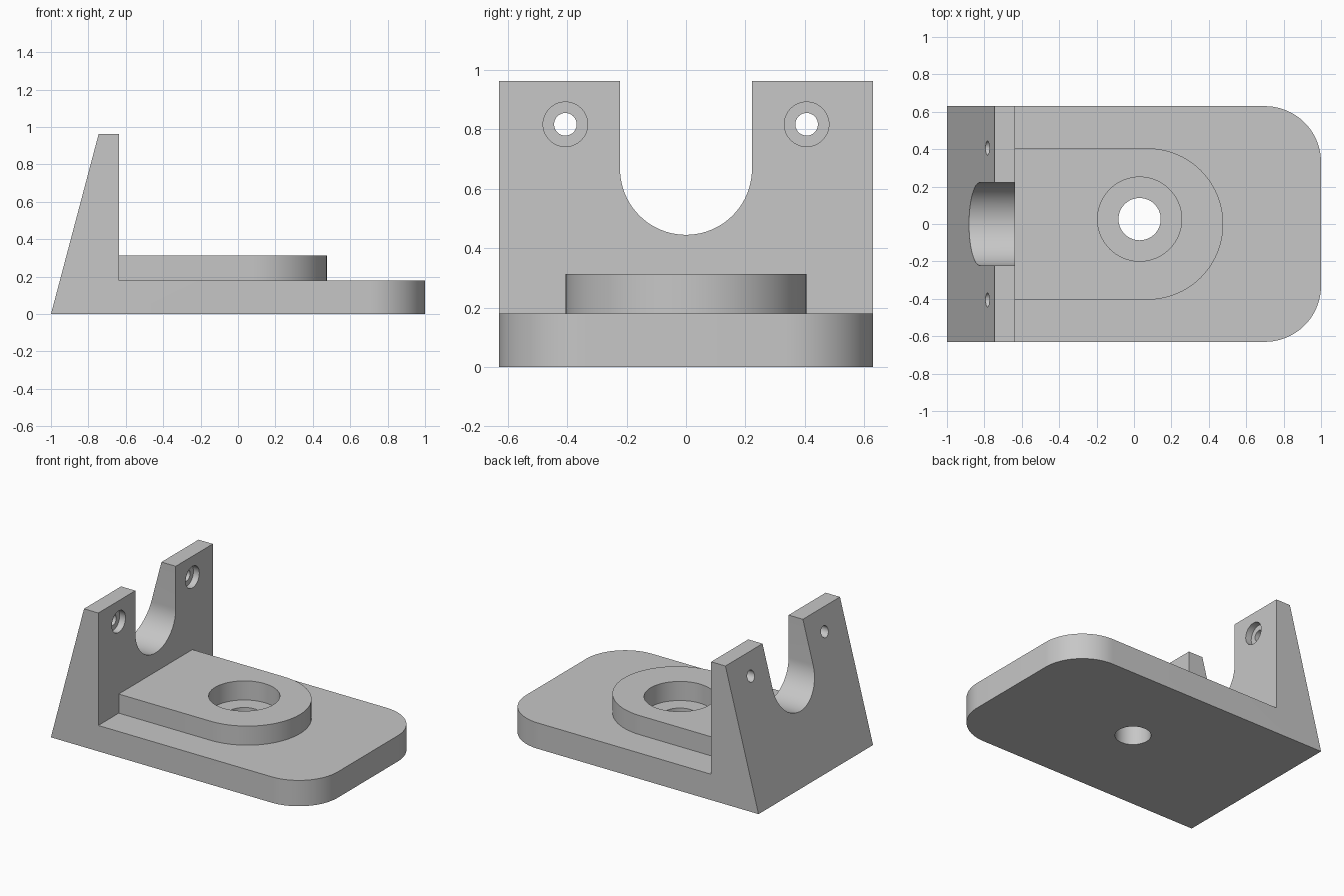
import bpy, bmesh, math
from mathutils import Vector

cube = bpy.data.objects.get("Cube")
if cube:
    bpy.data.objects.remove(cube, do_unlink=True)

HALF_W, BASE_Z, WALL_Z = 0.63, 0.18, 0.963
WALL_X = -0.635

grey = bpy.data.materials.new("plain_grey")
grey.use_nodes = True
grey.diffuse_color = (0.57, 0.57, 0.57, 1)
grey.node_tree.nodes["Principled BSDF"].inputs["Base Color"].default_value = grey.diffuse_color


def extrude(name, points, direction, fillets=()):
    """Extrude a flat 3D outline; fillets lists outline corners to round, with a radius."""
    bm = bmesh.new()
    face = bm.faces.new([bm.verts.new(p) for p in points])
    ext = bmesh.ops.extrude_face_region(bm, geom=[face])["geom"]
    bmesh.ops.translate(bm, vec=direction, verts=[v for v in ext if isinstance(v, bmesh.types.BMVert)])
    if fillets:
        test, radius = fillets
        edges = [e for e in bm.edges if all(test(v.co) for v in e.verts)
                 and abs(e.verts[0].co.z - e.verts[1].co.z) > 0.01]
        bmesh.ops.bevel(bm, geom=edges, offset=radius, segments=20, profile=0.5, affect='EDGES')
    bmesh.ops.recalc_face_normals(bm, faces=bm.faces)
    mesh = bpy.data.meshes.new(name)
    bm.to_mesh(mesh)
    bm.free()
    mesh.materials.append(grey)
    obj = bpy.data.objects.new(name, mesh)
    bpy.context.collection.objects.link(obj)
    return obj


def arc(radius, start, end, steps):
    for i in range(steps + 1):
        a = math.radians(start + (end - start) * i / steps)
        yield radius * math.cos(a), radius * math.sin(a)


def cylinder(name, start, radius, direction):
    """Cylinder from a start point along x or z."""
    circle = list(arc(radius, 0, 360, 64))[:-1]
    along_x = direction[0] != 0
    pts = [Vector(start) + Vector((0, a, b) if along_x else (a, b, 0)) for a, b in circle]
    return extrude(name, pts, direction)


def combine(target, tool, operation):
    mod = target.modifiers.new("combine", 'BOOLEAN')
    mod.operation, mod.solver, mod.object = operation, 'EXACT', tool
    bpy.context.view_layer.objects.active = target
    bpy.ops.object.modifier_apply(modifier=mod.name)
    bpy.data.objects.remove(tool, do_unlink=True)


# Base plate and sloped upright wall from one side profile, outer corners rounded
side = [(-1, 0), (1, 0), (1, BASE_Z), (WALL_X, BASE_Z), (WALL_X, WALL_Z), (-0.745, WALL_Z)]
bracket = extrude("bracket", [(x, -HALF_W, z) for x, z in side], (0, 2 * HALF_W, 0),
                  (lambda co: co.x > 0.99, 0.3))

# Raised pad with a round end, rooted in the wall
R = 0.405
pad_outline = [(-0.68, -R)] + [(0.072 + x, y) for x, y in arc(R, -90, 90, 40)] + [(-0.68, R)]
combine(bracket, extrude("pad", [(x, y, 0.1) for x, y in pad_outline], (0, 0, 0.213)), 'UNION')

# Counterbored hole through pad and base
combine(bracket, cylinder("pad_counterbore", (0.03, 0.026, BASE_Z), 0.225, (0, 0, 0.3)), 'DIFFERENCE')
combine(bracket, cylinder("pad_hole", (0.03, 0.026, -0.2), 0.113, (0, 0, 0.6)), 'DIFFERENCE')

# U-shaped slot in the wall
S = 0.222
slot = [(S, 1.2)] + [(y, 0.667 + z) for y, z in arc(S, 0, -180, 40)] + [(-S, 1.2)]
combine(bracket, extrude("slot", [(-1.2, y, z) for y, z in slot], (0.8, 0, 0)), 'DIFFERENCE')

# Counterbored bolt holes either side of the slot
for y in (-0.406, 0.406):
    combine(bracket, cylinder("bolt_counterbore", (WALL_X - 0.045, y, 0.817), 0.075, (0.2, 0, 0)), 'DIFFERENCE')
    combine(bracket, cylinder("bolt_hole", (-1.1, y, 0.817), 0.038, (0.7, 0, 0)), 'DIFFERENCE')

# Smooth curved faces, keep corners sharp
bpy.ops.object.select_all(action='DESELECT')
bracket.select_set(True)
bpy.context.view_layer.objects.active = bracket
bpy.ops.object.shade_smooth_by_angle(angle=math.radians(30))
